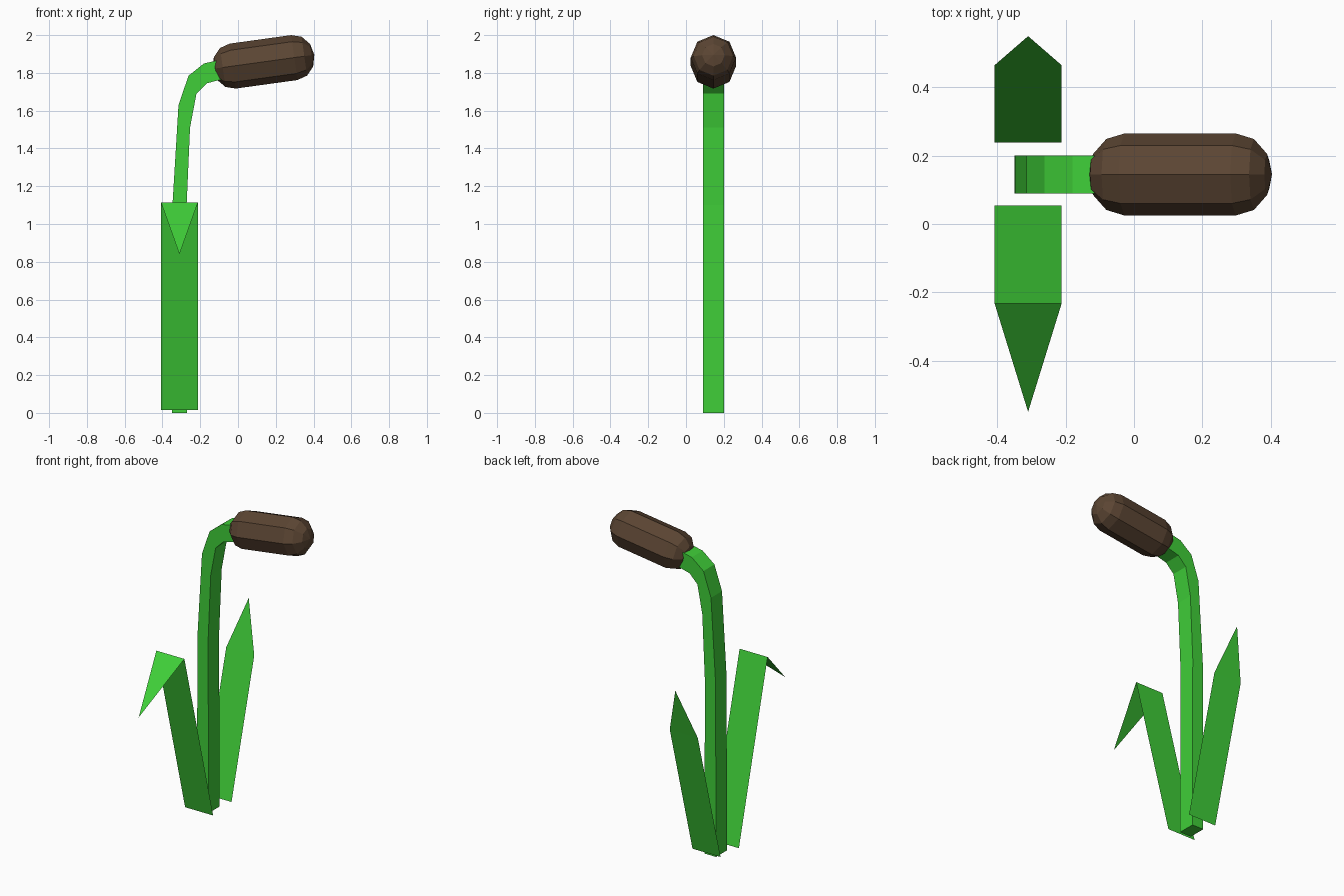
import bpy, bmesh
from math import sin, cos, pi
from mathutils import Vector

if "Cube" in bpy.data.objects:
    bpy.data.objects.remove(bpy.data.objects["Cube"])


def material(name, color):
    m = bpy.data.materials.new(name)
    m.diffuse_color = (*color, 1)
    m.use_nodes = True
    m.node_tree.nodes["Principled BSDF"].inputs["Base Color"].default_value = m.diffuse_color
    return m


GREEN = material("green", (0.05, 0.62, 0.04))
BROWN = material("brown", (0.105, 0.06, 0.033))


def build(name, rings, mat, closed=True, caps=True):
    """Skin a list of equal-sized vertex rings; single points weld into tips."""
    bm = bmesh.new()
    rows = [[bm.verts.new(p) for p in r] for r in rings]
    for a, b in zip(rows, rows[1:]):
        n = max(len(a), len(b))
        for i in range(n if closed else n - 1):
            j = (i + 1) % n
            quad = [a[i % len(a)], a[j % len(a)], b[j % len(b)], b[i % len(b)]]
            bm.faces.new(list(dict.fromkeys(quad)))
    if closed:
        for r in (rows[0], rows[-1]):
            if caps and len(r) > 2:
                bm.faces.new(r)
        bmesh.ops.recalc_face_normals(bm, faces=bm.faces)
    me = bpy.data.meshes.new(name)
    bm.to_mesh(me)
    bm.free()
    me.materials.append(mat)
    ob = bpy.data.objects.new(name, me)
    bpy.context.collection.objects.link(ob)
    return ob


# Stem: four-sided section, outer and inner (x, z) points along the bend
outer = [(-.35, 0), (-.347, 1.1), (-.315, 1.63), (-.262, 1.785), (-.18, 1.85), (-.06, 1.877)]
inner = [(-.27, 0), (-.272, 1.1), (-.254, 1.51), (-.22, 1.69), (-.165, 1.745), (-.05, 1.775)]
build("stem", [[(o[0], .09, o[1]), (i[0], .09, i[1]), (i[0], .2, i[1]), (o[0], .2, o[1])]
               for o, i in zip(outer, inner)], GREEN)

# Leaves: paper-thin strips given as (y, z) of base, shoulder and tip
for name, base, shoulder, tip in (
        ("front_leaf", (.054, .015), (-.233, 1.115), (-.55, .84)),
        ("back_leaf", (.238, .03), (.465, .87), (.55, 1.175))):
    build(name, [[(-.408, *base), (-.212, *base)],
                 [(-.408, *shoulder), (-.212, *shoulder)],
                 [(-.31, *tip)]], GREEN, closed=False)

# Seed head: tilted eight-sided capsule with three-step rounded ends
left, right = Vector((-.028, .145, 1.836)), Vector((.298, .145, 1.881))
axis = (right - left).normalized()
side = Vector((0, 1, 0))
up = axis.cross(side)
R, CAP = .12, .107
rings = []
for centre, angles in ((left, (-90, -60, -30, 0)), (right, (0, 30, 60, 90))):
    for deg in angles:
        t = deg * pi / 180
        c = centre + axis * CAP * sin(t)
        if abs(deg) == 90:
            rings.append([c])
        else:
            rings.append([c + R * cos(t) * (side * cos(k * pi / 4) + up * sin(k * pi / 4))
                          for k in range(8)])
build("seed_head", rings, BROWN)
